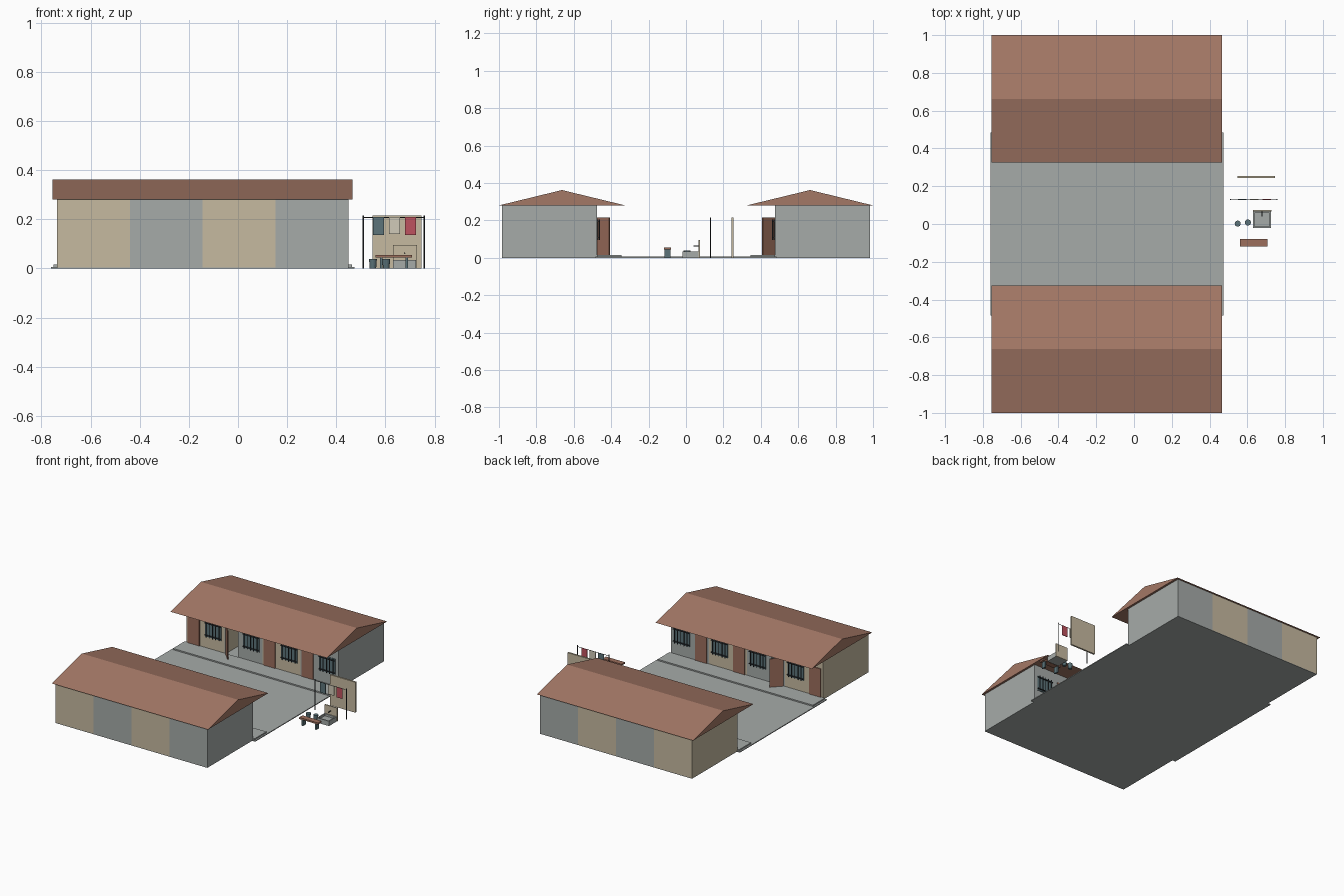
import bpy, bmesh, math
from mathutils import Matrix

old = bpy.data.objects.get("Cube")
if old:
    bpy.data.objects.remove(old, do_unlink=True)


def material(name, r, g, b):
    lin = [((c / 255 + 0.055) / 1.055) ** 2.4 for c in (r, g, b)] + [1]
    m = bpy.data.materials.new(name)
    m.use_nodes = True
    m.diffuse_color = lin
    m.node_tree.nodes["Principled BSDF"].inputs["Base Color"].default_value = lin
    return m


GREY = material("concrete grey", 166, 171, 169)
BEIGE = material("plaster beige", 198, 186, 160)
ROOF = material("roof terracotta", 164, 120, 102)
DOOR = material("door brown", 156, 110, 92)
TEAL = material("slate teal", 92, 116, 122)
DARK = material("dark iron", 48, 52, 56)
RED = material("cloth red", 190, 82, 94)
CREAM = material("cloth cream", 208, 202, 184)


def finish(name, bm, mat):
    bmesh.ops.recalc_face_normals(bm, faces=bm.faces)
    me = bpy.data.meshes.new(name)
    bm.to_mesh(me)
    bm.free()
    me.materials.append(mat)
    ob = bpy.data.objects.new(name, me)
    bpy.context.collection.objects.link(ob)
    return ob


def box(name, x, y, z, mat):
    """Box from (low, high) pairs; the pairs may be in either order."""
    bm = bmesh.new()
    centre = [(a + b) / 2 for a, b in (x, y, z)]
    size = [abs(b - a) for a, b in (x, y, z)]
    bmesh.ops.create_cube(bm, size=1, matrix=Matrix.Translation(centre) @ Matrix.Diagonal((*size, 1)))
    return finish(name, bm, mat)


def rod(name, centre, r, length, mat, axis="Z", r2=None, sides=12):
    bm = bmesh.new()
    turn = Matrix.Rotation(math.pi / 2, 4, "Y" if axis == "X" else "X") if axis != "Z" else Matrix()
    bmesh.ops.create_cone(bm, cap_ends=True, segments=sides, radius1=r, radius2=r2 or r,
                          depth=length, matrix=Matrix.Translation(centre) @ turn)
    return finish(name, bm, mat)


# Courtyard and footing
X0, X1 = -0.737, 0.45
box("courtyard_slab", (-0.761, 0.474), (-0.485, 0.485), (0, 0.006), GREY)

WIDTH = (X1 - X0) / 4
FRONT, BACK, BASE, TOP = 0.476, 0.985, 0.004, 0.28
DOOR_IN, DOOR_OUT, DOOR_TOP, PORCH = 0.015, 0.105, 0.215, 0.015


def window(tag, x, s):
    z0, z1 = 0.095, 0.205
    box(tag + "_window_glass", (x, x + 0.125), (s * FRONT, s * (FRONT - 0.004)), (z0, z1), TEAL)
    for i in range(5):
        bx = x + 0.0125 + i * 0.025
        rod(tag + "_window_bar", (bx, s * (FRONT - 0.012), (z0 + z1) / 2), 0.003, z1 - z0, DARK, sides=6)
    for z in (z0 + 0.012, z1 - 0.012):
        box(tag + "_window_rail", (x, x + 0.125), (s * FRONT, s * (FRONT - 0.013)), (z - 0.002, z + 0.002), DARK)


def open_house(tag, x, s, mat):
    """Hollow house with an empty doorway and a door standing ajar."""
    end, inner = x + WIDTH, FRONT + 0.012
    face = (s * FRONT, s * inner)
    box(tag + "_back_wall", (x, end), (s * (BACK - 0.012), s * BACK), (BASE, TOP), mat)
    box(tag + "_side_wall", (end - 0.012, end), (s * inner, s * (BACK - 0.012)), (BASE, TOP), mat)
    box(tag + "_door_jamb", (x, x + DOOR_IN), face, (BASE, TOP), mat)
    box(tag + "_lintel", (x + DOOR_IN, x + DOOR_OUT), face, (DOOR_TOP, TOP), mat)
    box(tag + "_front_wall", (x + DOOR_OUT, end), face, (BASE, TOP), mat)
    door = box(tag + "_open_door", (0, 0.09), (0, -s * 0.006), (PORCH, DOOR_TOP), DOOR)
    door.location = (x + DOOR_IN, s * FRONT, 0)
    door.rotation_euler.z = -s * math.radians(46)


def roof(tag, s):
    bm = bmesh.new()
    profile = [(1.0, TOP), (0.325, TOP), (0.663, 0.362)]
    verts = [bm.verts.new((-0.755, s * y, z)) for y, z in profile]
    face = bm.faces.new(verts)
    out = bmesh.ops.extrude_face_region(bm, geom=[face])["geom"]
    bmesh.ops.translate(bm, vec=(1.22, 0, 0), verts=[v for v in out if isinstance(v, bmesh.types.BMVert)])
    finish(tag + "_roof", bm, ROOF)


# Two facing rows of four houses
for row, s in (("front_row", -1), ("back_row", 1)):
    box(row + "_footing", (X0, X1), (s * 0.48, s * BACK), (0, BASE), GREY)
    box(row + "_porch", (-0.75, 0.463), (s * 0.345, s * FRONT), (0.006, PORCH), GREY)
    roof(row, s)
    for i in range(4):
        tag = f"{row}_house_{i + 1}"
        x = X0 + i * WIDTH
        mat = GREY if i % 2 else BEIGE
        if i == 1:
            open_house(tag, x, s, mat)
        else:
            box(tag + "_walls", (x, x + WIDTH), (s * FRONT, s * BACK), (BASE, TOP), mat)
            box(tag + "_door", (x + DOOR_IN, x + DOOR_OUT), (s * FRONT, s * (FRONT - 0.006)),
                (PORCH, DOOR_TOP), DOOR)
        window(tag, x + 0.15, s)

# Free-standing screen wall
box("screen_wall", (0.548, 0.747), (0.243, 0.255), (0, 0.215), BEIGE)

# Clothes line
for x in (0.51, 0.757):
    rod("line_post", (x, 0.13, 0.108), 0.003, 0.216, DARK, sides=8)
rod("clothes_line", (0.633, 0.13, 0.207), 0.0015, 0.247, DARK, axis="X", sides=6)
for x, low, mat in ((0.55, 0.135, TEAL), (0.615, 0.14, CREAM), (0.68, 0.135, RED)):
    box("hanging_cloth", (x, x + 0.045), (0.128, 0.132), (low, 0.208), mat)

# Wash basin with splash board and tap
box("basin_floor", (0.63, 0.725), (-0.02, 0.066), (0, 0.02), GREY)
for x in (0.63, 0.717):
    box("basin_side", (x, x + 0.008), (-0.02, 0.066), (0.02, 0.034), GREY)
for y in (-0.02, 0.058):
    box("basin_end", (0.638, 0.717), (y, y + 0.008), (0.02, 0.034), GREY)
box("splash_board", (0.63, 0.728), (0.066, 0.074), (0, 0.095), BEIGE)
rod("tap", (0.678, 0.053, 0.062), 0.003, 0.028, DARK, axis="Y", sides=8)

# Buckets
for x, y in ((0.549, 0.002), (0.603, 0.008)):
    bucket = rod("bucket", (x, y, 0.019), 0.013, 0.038, TEAL, r2=0.016, sides=16)

# Bench
box("bench_seat", (0.56, 0.708), (-0.118, -0.08), (0.044, 0.055), DOOR)
for x in (0.578, 0.682):
    box("bench_leg", (x, x + 0.01), (-0.115, -0.083), (0, 0.044), TEAL)
